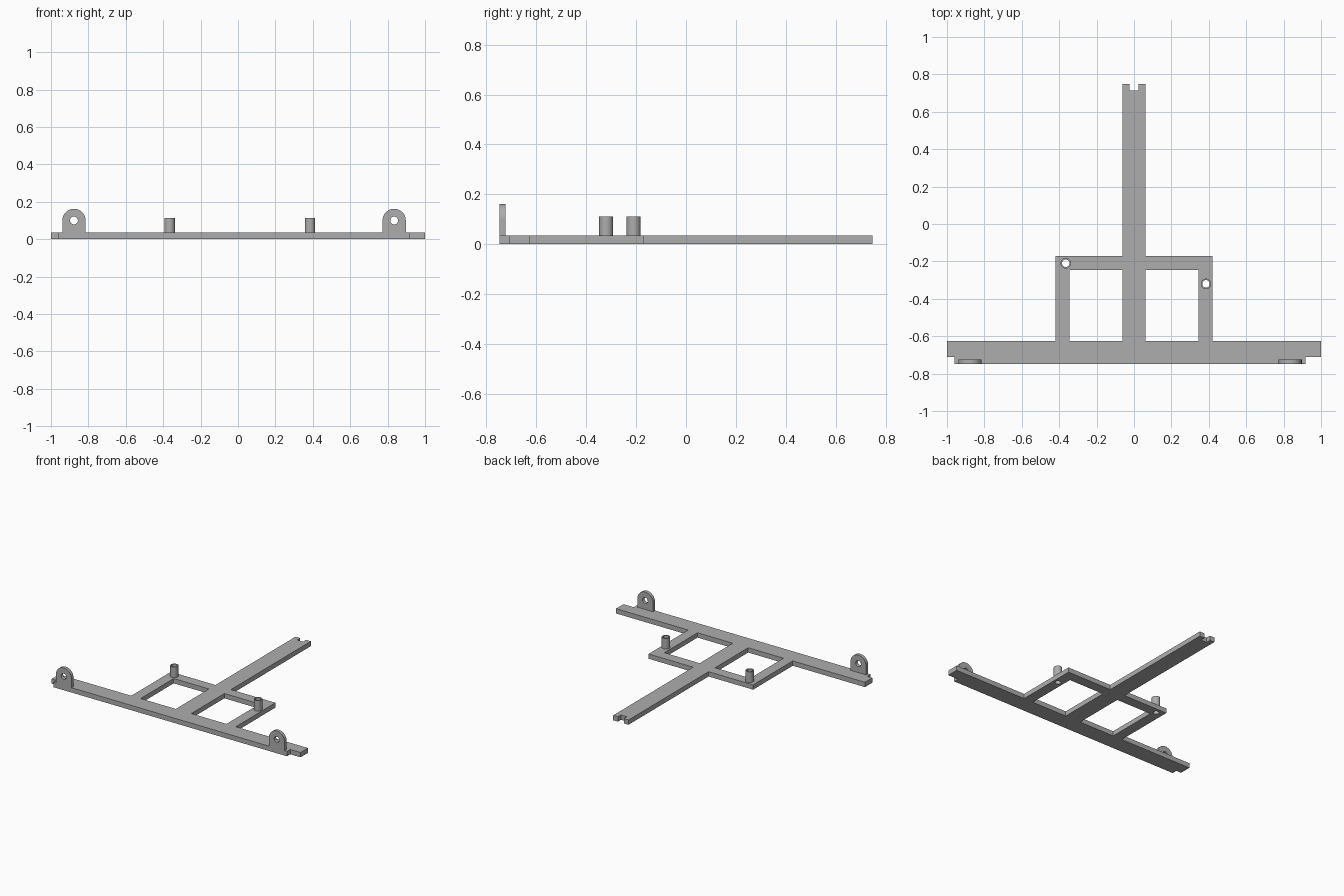
import bpy, bmesh, math
from mathutils import Matrix

cube = bpy.data.objects.get("Cube")
if cube:
    bpy.data.objects.remove(cube, do_unlink=True)

grey = bpy.data.materials.new("grey plastic")
grey.use_nodes = True
colour = (0.42, 0.42, 0.42, 1)
grey.diffuse_color = colour
grey.node_tree.nodes["Principled BSDF"].inputs["Base Color"].default_value = colour


def arc(cx, cy, r, start=0, sweep=360, n=32):
    count = n if sweep == 360 else n + 1
    return [(cx + r * math.cos(math.radians(start + sweep * i / n)),
             cy + r * math.sin(math.radians(start + sweep * i / n))) for i in range(count)]


def rect(x0, y0, x1, y1):
    return [(x0, y0), (x1, y0), (x1, y1), (x0, y1)]


def extruded(name, loops, low, high, upright=False):
    """Fill an outline with holes and extrude it along z, or along y if upright."""
    curve = bpy.data.curves.new(name + " profile", "CURVE")
    curve.dimensions = "2D"
    curve.fill_mode = "BOTH"
    curve.extrude = (high - low) / 2
    for loop in loops:
        spline = curve.splines.new("POLY")
        spline.points.add(len(loop) - 1)
        for point, (x, y) in zip(spline.points, loop):
            point.co = (x, y, 0, 1)
        spline.use_cyclic_u = True
    helper = bpy.data.objects.new(name + " helper", curve)
    bpy.context.collection.objects.link(helper)
    graph = bpy.context.evaluated_depsgraph_get()
    mesh = bpy.data.meshes.new_from_object(helper.evaluated_get(graph))
    bpy.data.objects.remove(helper, do_unlink=True)
    bpy.data.curves.remove(curve)

    middle = (low + high) / 2
    if upright:
        move = Matrix.Translation((0, middle, 0)) @ Matrix.Rotation(math.pi / 2, 4, "X")
    else:
        move = Matrix.Translation((0, 0, middle))
    bm = bmesh.new()
    bm.from_mesh(mesh)
    bmesh.ops.remove_doubles(bm, verts=bm.verts, dist=0.0001)
    bmesh.ops.transform(bm, matrix=move, verts=bm.verts)
    bmesh.ops.recalc_face_normals(bm, faces=bm.faces)
    bm.to_mesh(mesh)
    bm.free()
    mesh.materials.clear()
    mesh.materials.append(grey)
    mesh.shade_smooth()
    mesh.set_sharp_from_angle(angle=math.radians(30))
    obj = bpy.data.objects.new(name, mesh)
    bpy.context.collection.objects.link(obj)
    return obj


thick = 0.035
front, back = -0.748, 0.748
bar_back, cross_front, cross_back = -0.625, -0.245, -0.17
stem, inner, outer = 0.062, 0.345, 0.42
posts = {"right_post": (-0.365, -0.21), "left_post": (0.385, -0.32)}
bore = 0.02

# Flat frame: front bar, two side arms, crossbar and slotted stem
right_half = [(-0.024, 0.713), (-0.024, back), (-stem, back), (-stem, cross_back),
              (-outer, cross_back), (-outer, bar_back), (-1, bar_back), (-1, -0.71)]
left_half = [(-x, y) for x, y in reversed(right_half)]
outline = right_half + [(-0.96, -0.71), (-0.96, front),
                        (0.917, front), (0.917, -0.71)] + left_half
windows = [rect(-inner, bar_back, -stem, cross_front),
           rect(stem, bar_back, inner, cross_front)]
bores = [arc(x, y, bore) for x, y in posts.values()]
extruded("frame", [outline] + windows + bores, 0, thick)

# Hollow posts standing over the bores
for name, (x, y) in posts.items():
    extruded(name, [arc(x, y, 0.028), arc(x, y, bore)], thick, 0.112)

# Round-topped lugs with a pin hole
for name, x in (("right_lug", -0.877), ("left_lug", 0.835)):
    r, eye = 0.062, 0.1
    shape = [(x - r, thick), (x + r, thick)] + arc(x, eye, r, 0, 180)
    extruded(name, [shape, arc(x, eye, 0.021)], front, -0.724, upright=True)
